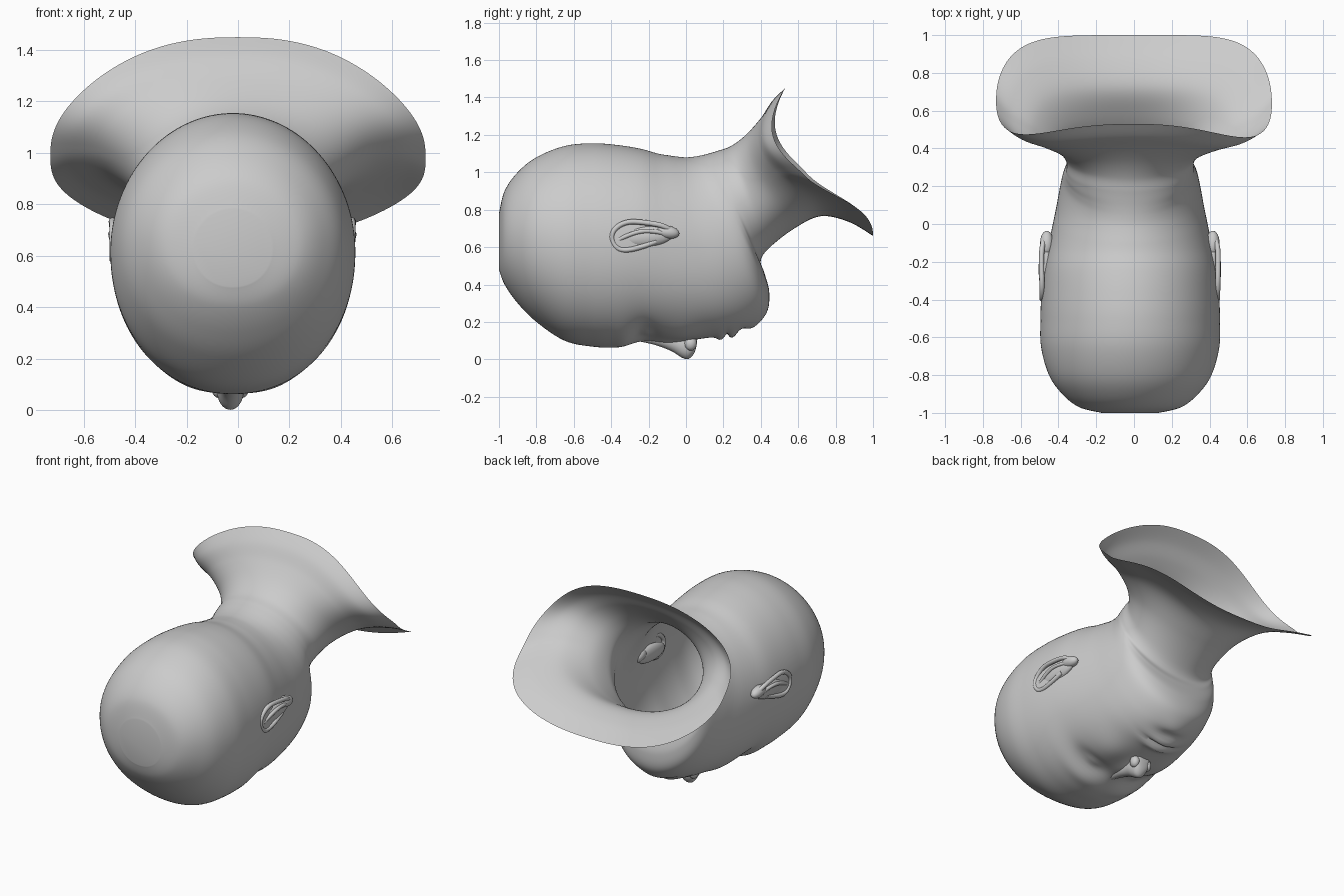
import bpy, bmesh, math
from mathutils import Vector

if "Cube" in bpy.data.objects:
    bpy.data.objects.remove(bpy.data.objects["Cube"])

def finish(name, bm, angle=50):
    bmesh.ops.recalc_face_normals(bm, faces=bm.faces[:])
    me = bpy.data.meshes.new(name)
    bm.to_mesh(me)
    bm.free()
    ob = bpy.data.objects.new(name, me)
    bpy.context.collection.objects.link(ob)
    bpy.ops.object.select_all(action='DESELECT')
    ob.select_set(True)
    bpy.context.view_layer.objects.active = ob
    bpy.ops.object.shade_smooth_by_angle(angle=math.radians(angle))
    return ob

def spline(rows, steps):
    out = []
    n = len(rows)
    for i in range(n - 1):
        a, b, c, d = (rows[max(i - 1, 0)], rows[i], rows[i + 1], rows[min(i + 2, n - 1)])
        for k in range(steps):
            t = k / steps
            out.append([0.5 * (2 * q + (r - p) * t + (2 * p - 5 * q + 4 * r - s) * t * t
                               + (3 * q - p - 3 * r + s) * t ** 3)
                        for p, q, r, s in zip(a, b, c, d)])
    return out + [list(rows[-1])]

def power(v, n):
    return math.copysign(abs(v) ** (2 / n), v)

# Loft of tilted rings: back y, back z, front y, front z, half width, sag, front exponent
def loft(rows, steps, seg, centre, cap_end):
    bm = bmesh.new()
    rings = []
    for by, bz, fy, fz, w, sag, n in spline(rows, steps):
        back, front = Vector((0, by, bz)), Vector((0, fy, fz))
        mid, half = (back + front) / 2, (back - front) / 2
        nrm = Vector((0, half.z, -half.y)).normalized()
        back_n = 2 + (n - 2) * min(1, max(0, sag) / .07)
        ring = []
        for k in range(seg):
            t = 2 * math.pi * k / seg
            c, s = math.cos(t), math.sin(t)
            e = n if c < 0 else back_n
            dip = s * s * (1 + (1.8 if c < 0 else 1.4) * c) * (1.06 if s > 0 else .94)
            p = mid + half * power(c, e) - nrm * sag * dip
            p.x = centre(sag) + w * power(s, e)
            ring.append(bm.verts.new(p))
        rings.append(ring)
    for a, b in zip(rings, rings[1:]):
        for k in range(seg):
            j = (k + 1) % seg
            bm.faces.new((a[k], a[j], b[j], b[k]))
    bm.faces.new(rings[0])
    if cap_end:
        bm.faces.new(rings[-1])
    return bm

# Head, neck and open flared shoulder collar
head_rows = [
    (-1.0, .78, -1.0, .48, .15), (-.97, .90, -.97, .40, .27), (-.9, 1.0, -.9, .30, .36),
    (-.8, 1.08, -.8, .20, .43), (-.65, 1.14, -.65, .10, .472), (-.5, 1.155, -.5, .068, .475),
    (-.36, 1.145, -.37, .065, .47), (-.24, 1.125, -.22, .10, .455), (-.15, 1.10, -.05, .105, .43),
    (-.09, 1.09, .1, .115, .408), (-.04, 1.083, .22, .13, .39), (0, 1.08, .34, .17, .375),
    (.04, 1.083, .43, .25, .36), (.08, 1.09, .445, .36, .35), (.12, 1.10, .42, .46, .343),
    (.17, 1.115, .40, .53, .338), (.24, 1.14, .45, .60, .342), (.32, 1.20, .58, .70, .40),
    (.40, 1.29, .72, .765, .52), (.46, 1.38, .87, .735, .65), (.53, 1.45, 1.0, .66, .73)]
sags = {17: .03, 18: .07, 19: .11, 20: .14}
powers = {7: 2.2, 8: 2.25, 9: 2.25, 10: 2.2, 17: 2.15, 18: 2.25, 19: 2.35, 20: 2.45}
rows = [r + (sags.get(i, 0), powers.get(i, 2.1)) for i, r in enumerate(head_rows)]
bm = loft(rows, 8, 144, lambda sag: -.02 * (1 - sag / .14), False)

# Face relief: x, y, x radius, y radius, depth (positive pushes outward)
relief = [
    (.17, -.22, .10, .055, -.045), (.17, -.215, .065, .035, .03),   # sockets, closed lids
    (.17, -.33, .13, .05, .012), (.20, -.02, .10, .10, .015),       # brows, cheeks
    (0, -.08, .06, .12, .02), (0, .185, .10, .025, .02),            # nose base, upper lip
    (0, .25, .09, .025, .022), (0, .216, .11, .010, -.018),         # lower lip, mouth line
    (0, .30, .09, .03, -.015), (0, .37, .09, .05, .012)]            # chin
for v in bm.verts:
    if v.co.z < .42 and v.co.y < .45:
        x = abs(v.co.x + .025)
        fade = min(1, (.42 - v.co.z) / .15)
        v.co.z -= fade * sum(
            d * math.exp(-((x - cx) / sx) ** 2 - ((v.co.y - cy) / sy) ** 2)
            for cx, cy, sx, sy, d in relief)
finish("head_and_neck", bm)

# Nose bridge and tip
nose_rows = [
    (-.27, .14, -.27, .10, .02), (-.17, .15, -.17, .078, .035), (-.08, .15, -.08, .045, .043),
    (-.03, .15, -.02, .008, .05), (.01, .15, .015, .003, .052), (.045, .15, .045, .035, .05),
    (.06, .15, .06, .09, .035)]
finish("nose", loft([r + (0, 2) for r in nose_rows], 4, 32, lambda s: -.03, True))

def ellipsoid(name, loc, size, tilt=0):
    bm = bmesh.new()
    bmesh.ops.create_uvsphere(bm, u_segments=24, v_segments=14, radius=1)
    for v in bm.verts:
        y, z = v.co.y * size[1], v.co.z * size[2]
        v.co = (loc[0] + v.co.x * size[0],
                loc[1] + y * math.cos(tilt) - z * math.sin(tilt),
                loc[2] + y * math.sin(tilt) + z * math.cos(tilt))
    return finish(name, bm)

def ear_tube(name, points, radius):
    cu = bpy.data.curves.new(name, 'CURVE')
    cu.dimensions = '3D'
    cu.bevel_depth = radius
    cu.bevel_resolution = 3
    cu.use_fill_caps = True
    sp = cu.splines.new('NURBS')
    sp.points.add(len(points) - 1)
    for p, co in zip(sp.points, points):
        p.co = (*co, 1)
    sp.order_u = 3
    sp.use_endpoint_u = True
    ob = bpy.data.objects.new(name, cu)
    bpy.context.collection.objects.link(ob)

for side, label in ((-1, "left"), (1, "right")):
    def sx(x):
        return -.022 + side * x
    # Nostril wing
    ellipsoid(label + "_nostril", (-.03 + side * .045, .025, .085), (.028, .033, .038))
    # Ear: flat body, lobe, outer rim and inner fold
    ellipsoid(label + "_ear_body", (sx(.44), -.22, .655), (.032, .15, .055), .08)
    ellipsoid(label + "_ear_lobe", (sx(.44), -.10, .68), (.035, .065, .035), -.15)
    ear_tube(label + "_ear_rim", [(sx(x), y, z) for x, y, z in (
        (.44, -.06, .67), (.465, -.10, .71), (.468, -.20, .73), (.465, -.33, .74),
        (.465, -.41, .67), (.463, -.37, .58), (.465, -.26, .59), (.455, -.16, .63))], .014)
    ear_tube(label + "_ear_fold", [(sx(x), y, z) for x, y, z in (
        (.455, -.10, .67), (.47, -.18, .69), (.472, -.28, .68), (.46, -.36, .64))], .012)
